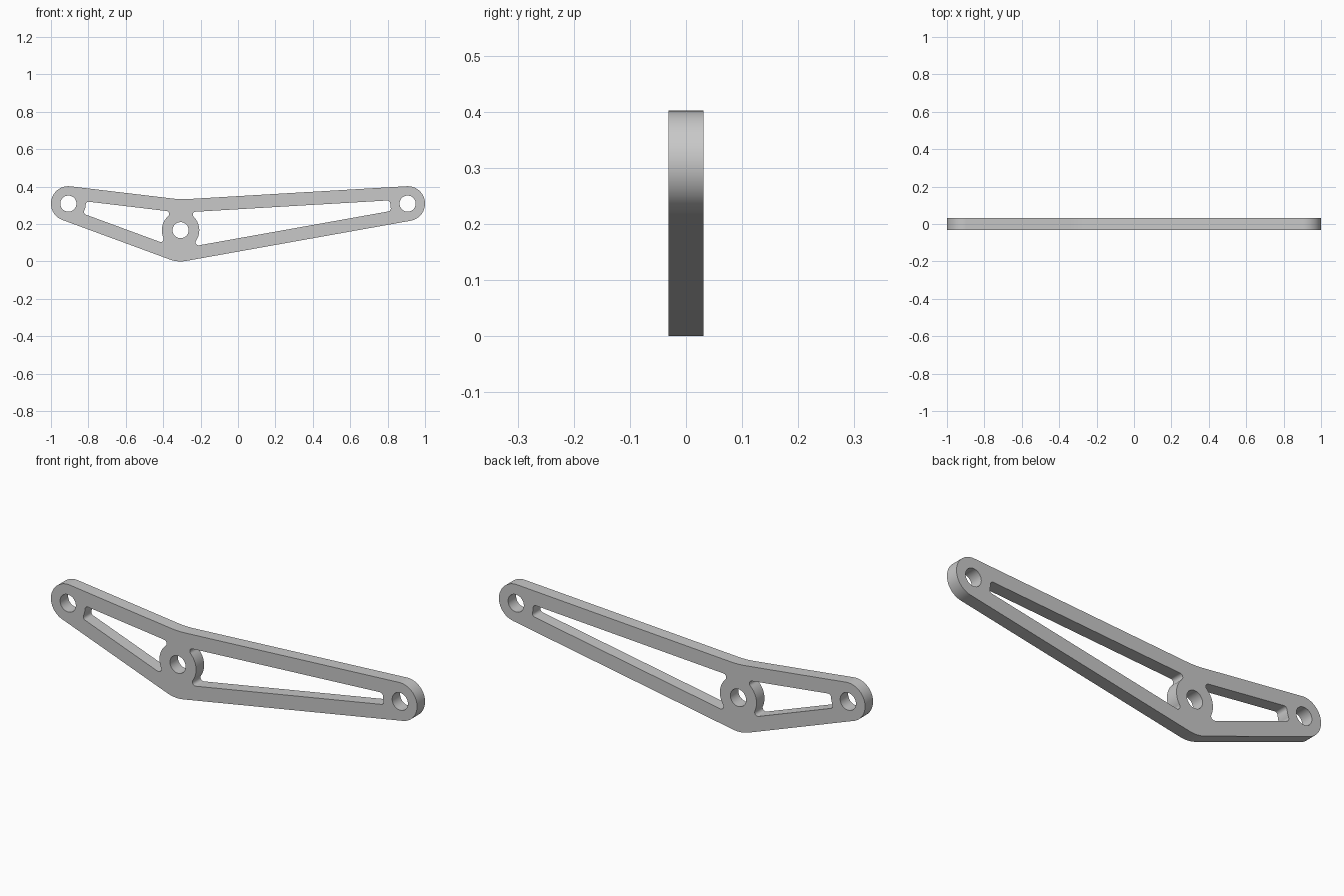
import bpy, bmesh, math
from mathutils import Vector

cube = bpy.data.objects.get("Cube")
if cube:
    bpy.data.objects.remove(cube, do_unlink=True)

HUB, HUB_R, RING_R = Vector((-0.307, 0.167)), 0.167, 0.1
END_R, HOLE_R = 0.093, 0.043
WALL, FILLET, THICK = 0.07, 0.016, 0.0625
APEX = Vector((-0.307, 0.331))
ENDS = {-1: Vector((-0.907, 0.309)), 1: Vector((0.907, 0.309))}


def angle(v):
    return math.atan2(v.y, v.x)


def polar(a, r=1.0):
    return Vector((math.cos(a), math.sin(a))) * r


def arc(centre, r, a, b, n):
    """Points along the shorter arc from angle a to angle b."""
    sweep = math.remainder(b - a, math.tau)
    return [centre + polar(a + sweep * i / n, r) for i in range(n + 1)]


def circle(centre, r, n=48):
    return [centre + polar(math.tau * i / n, r) for i in range(n)]


def edge_normals(s):
    """Outward normal angles of the top and bottom edges of one arm."""
    to_apex, to_end = APEX - ENDS[s], ENDS[s] - HUB
    top = angle(to_apex) + s * -math.acos(END_R / to_apex.length)
    bottom = angle(to_end) - s * math.acos((HUB_R - END_R) / to_end.length)
    return top, bottom


def corner(s, normal, centre, r, toward):
    """Centre of the fillet between an inner edge and a round boss."""
    n = polar(normal)
    t = Vector((n.y, -n.x))
    if t.x * toward < 0:
        t = -t
    d = n.dot(ENDS[s] - centre) + END_R - WALL - FILLET
    return centre + n * d + t * math.sqrt((r + FILLET) ** 2 - d * d)


def cutout(s):
    """Four-sided window with two concave ends and rounded corners."""
    top, bottom = edge_normals(s)
    end = ENDS[s]
    ht, hb = (corner(s, a, HUB, RING_R, s) for a in (top, bottom))
    et, eb = (corner(s, a, end, END_R, -s) for a in (top, bottom))
    pts = arc(ht, FILLET, angle(HUB - ht), top, 8)
    pts += arc(et, FILLET, top, angle(end - et), 8)
    pts += arc(end, END_R, angle(et - end), angle(eb - end), 10)[1:-1]
    pts += arc(eb, FILLET, angle(end - eb), bottom, 8)
    pts += arc(hb, FILLET, bottom, angle(HUB - hb), 8)
    pts += arc(HUB, RING_R, angle(hb - HUB), angle(ht - HUB), 24)[1:-1]
    return pts


def outline():
    (lt, lb), (rt, rb) = edge_normals(-1), edge_normals(1)
    pts = arc(ENDS[1], END_R, rb, rt, 32)
    # soft bend in the top edge
    a = APEX + (pts[-1] - APEX).normalized() * 0.045
    left = arc(ENDS[-1], END_R, lt, lb, 32)
    b = APEX + (left[0] - APEX).normalized() * 0.045
    for i in range(9):
        u = i / 8
        pts.append(a * (1 - u) ** 2 + APEX * (2 * u * (1 - u)) + b * u ** 2)
    return pts + left + arc(HUB, HUB_R, lb, rb, 10)


# Plate: outline with two windows and three bolt holes, then thickened
bm = bmesh.new()
loops = [outline(), cutout(-1), cutout(1)]
loops += [circle(c, HOLE_R) for c in (HUB, *ENDS.values())]
for loop in loops:
    verts = [bm.verts.new((p.x, -THICK / 2, p.y)) for p in loop]
    for v, w in zip(verts, verts[1:] + verts[:1]):
        bm.edges.new((v, w))
bmesh.ops.triangle_fill(bm, edges=bm.edges[:], use_beauty=True)
grown = bmesh.ops.extrude_face_region(bm, geom=bm.faces[:], use_keep_orig=True)
moved = [g for g in grown["geom"] if isinstance(g, bmesh.types.BMVert)]
bmesh.ops.translate(bm, verts=moved, vec=(0, THICK, 0))
bmesh.ops.recalc_face_normals(bm, faces=bm.faces[:])

mesh = bpy.data.meshes.new("lever_plate")
bm.to_mesh(mesh)
bm.free()
plate = bpy.data.objects.new("lever_plate", mesh)
bpy.context.collection.objects.link(plate)

# Plain grey finish
grey = bpy.data.materials.new("plain grey")
grey.use_nodes = True
colour = (0.58, 0.58, 0.58, 1)
grey.diffuse_color = colour
grey.node_tree.nodes["Principled BSDF"].inputs["Base Color"].default_value = colour
mesh.materials.append(grey)

bpy.ops.object.select_all(action="DESELECT")
plate.select_set(True)
bpy.context.view_layer.objects.active = plate
bpy.ops.object.shade_smooth_by_angle(angle=math.radians(30))
